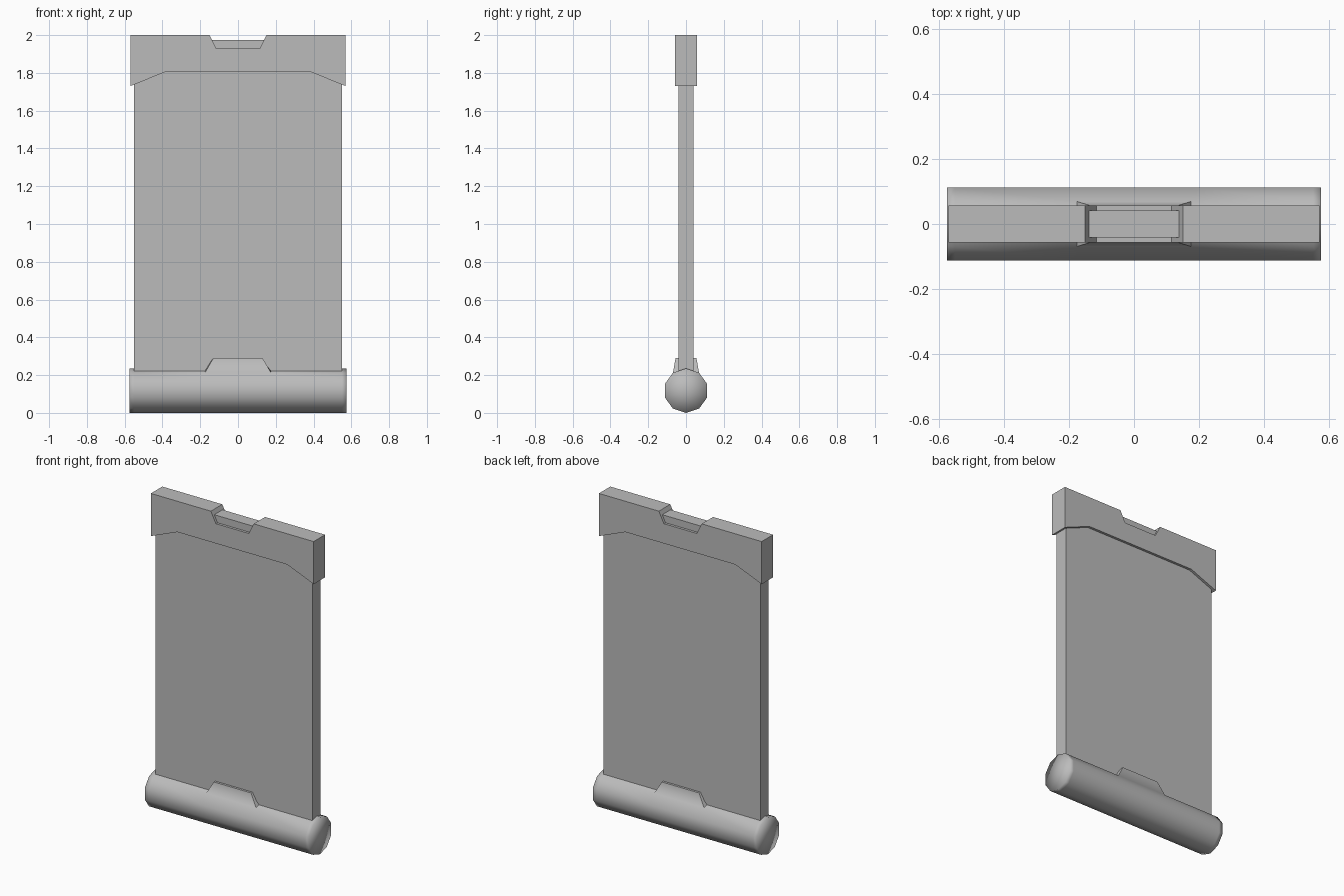
import bpy
import bmesh
from math import sin, cos, radians, tau

cube = bpy.data.objects.get("Cube")
if cube:
    bpy.data.objects.remove(cube, do_unlink=True)

grey = bpy.data.materials.new("mid grey")
grey.use_nodes = True
grey.diffuse_color = (0.5, 0.5, 0.5, 1)
grey.node_tree.nodes["Principled BSDF"].inputs["Base Color"].default_value = (0.5, 0.5, 0.5, 1)


def finish(name, bm):
    bmesh.ops.recalc_face_normals(bm, faces=bm.faces[:])
    mesh = bpy.data.meshes.new(name)
    bm.to_mesh(mesh)
    bm.free()
    mesh.materials.append(grey)
    obj = bpy.data.objects.new(name, mesh)
    bpy.context.collection.objects.link(obj)
    return obj


def mirrored_slab(name, half, depth):
    """Extrude a front outline, given as its +x half from bottom to top."""
    outline = half + [(-x, z) for x, z in reversed(half)]
    bm = bmesh.new()
    face = bm.faces.new([bm.verts.new((x, -depth, z)) for x, z in outline])
    new = bmesh.ops.extrude_face_region(bm, geom=[face])["geom"]
    for v in new:
        if isinstance(v, bmesh.types.BMVert):
            v.co.y = depth
    return finish(name, bm)


# Flat hanging panel, its ends tucked into the header and the roller
mirrored_slab("panel", [(0.55, 0.14), (0.55, 1.975)], 0.041)

# Header bar with angled lower corners and a notch in the top
mirrored_slab("header", [(0.385, 1.805), (0.57, 1.73), (0.57, 2.0),
                         (0.15, 2.0), (0.115, 1.93)], 0.057)

# Ten-sided roller with a raised clip on the top
SIDES, RADIUS = 10, 0.1175
bm = bmesh.new()
rings = []
for x in (-0.575, -0.55, -0.175, 0.175, 0.55, 0.575):
    angles = [radians(90) + tau * i / SIDES for i in range(SIDES)]
    rings.append([bm.verts.new((x, RADIUS * cos(a), RADIUS + RADIUS * sin(a)))
                  for a in angles])
clip_faces = []
for k in range(len(rings) - 1):
    a, b = rings[k], rings[k + 1]
    for i in range(SIDES):
        j = (i + 1) % SIDES
        face = bm.faces.new((a[i], a[j], b[j], b[i]))
        if k == 2 and i in (0, SIDES - 1):
            clip_faces.append(face)
caps = [bm.faces.new(rings[0]), bm.faces.new(rings[-1])]
bmesh.ops.poke(bm, faces=caps)

# Pull the two upper middle faces up into the tapered clip
new = bmesh.ops.extrude_face_region(bm, geom=clip_faces)["geom"]
for v in new:
    if isinstance(v, bmesh.types.BMVert):
        v.co.x = 0.13 if v.co.x > 0 else -0.13
        v.co.y *= 0.8
        v.co.z = 0.29
bmesh.ops.delete(bm, geom=[f for f in clip_faces if f.is_valid], context="FACES")
bmesh.ops.recalc_face_normals(bm, faces=bm.faces[:])

# Smooth roller, crisp clip
for f in bm.faces:
    f.smooth = True
for e in bm.edges:
    near_clip = all(abs(v.co.x) < 0.2 for v in e.verts)
    if near_clip and e.calc_face_angle(0) > radians(40):
        e.smooth = False
finish("roller_with_clip", bm)
